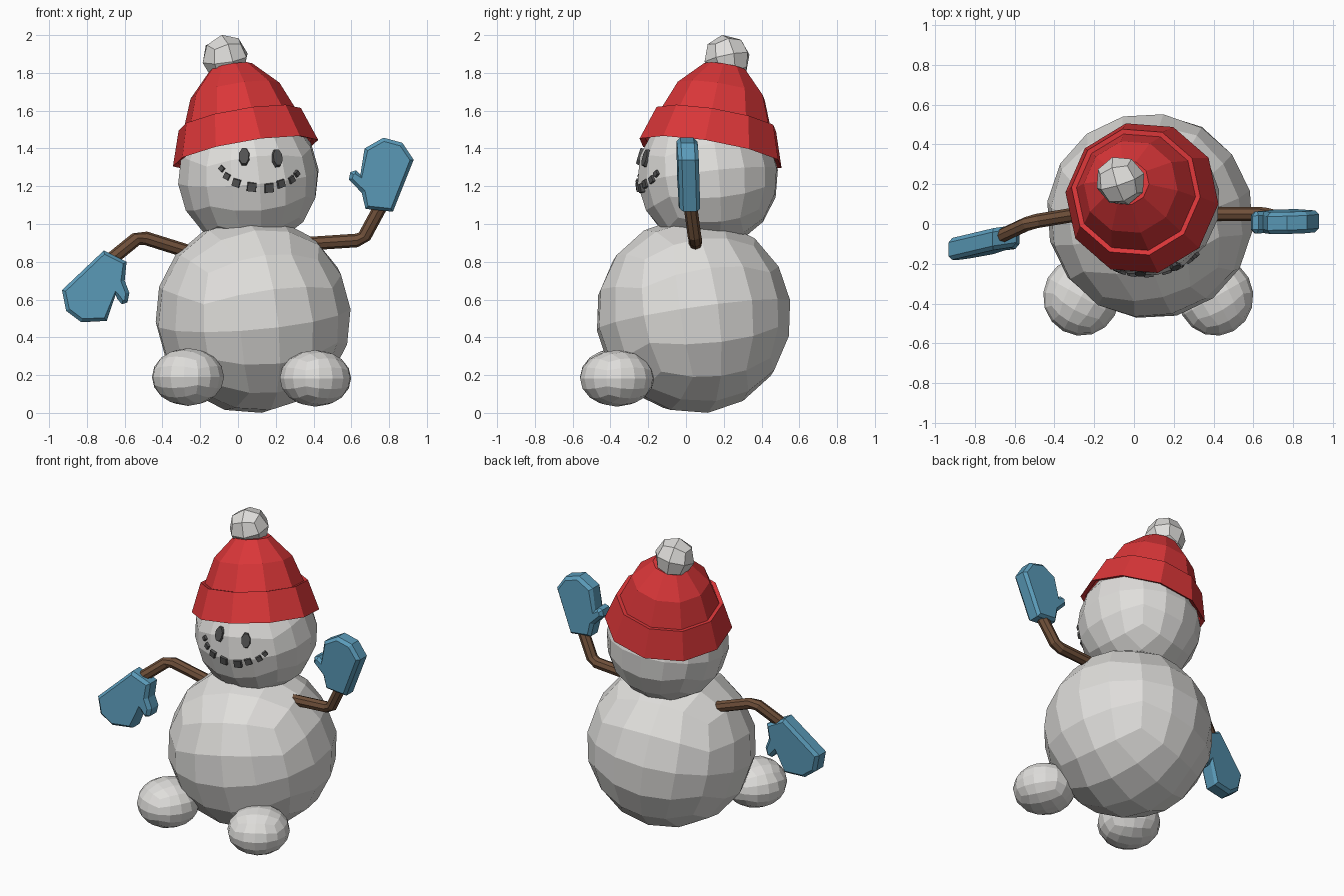
import bpy, bmesh, math
from mathutils import Matrix, Vector, Euler

if "Cube" in bpy.data.objects:
    bpy.data.objects.remove(bpy.data.objects["Cube"])


def material(name, rgb):
    m = bpy.data.materials.new(name)
    m.diffuse_color = (*rgb, 1)
    m.use_nodes = True
    m.node_tree.nodes["Principled BSDF"].inputs["Base Color"].default_value = m.diffuse_color
    return m


SNOW = material("snow white", (0.74, 0.73, 0.71))
RED = material("wool red", (0.70, 0.037, 0.04))
BLUE = material("mitten blue", (0.105, 0.33, 0.49))
BROWN = material("twig brown", (0.16, 0.08, 0.042))
COAL = material("coal grey", (0.085, 0.085, 0.085))


def finish(bm, name, mat):
    bmesh.ops.recalc_face_normals(bm, faces=bm.faces)
    me = bpy.data.meshes.new(name)
    bm.to_mesh(me)
    bm.free()
    me.materials.append(mat)
    ob = bpy.data.objects.new(name, me)
    bpy.context.collection.objects.link(ob)
    return ob


def ball(name, centre, radii, rot, cuts=3):
    """Faceted ball made from a subdivided cube."""
    bm = bmesh.new()
    bmesh.ops.create_cube(bm, size=2)
    bmesh.ops.subdivide_edges(bm, edges=bm.edges, cuts=cuts, use_grid_fill=True)
    turn = Euler(rot).to_matrix()
    for v in bm.verts:
        d = Vector([math.tan(c * math.pi / 4) for c in v.co]).normalized()
        d = turn @ d
        v.co = Vector(centre) + Vector([a * r for a, r in zip(d, radii)])
    return finish(bm, name, SNOW)


# Snowballs, feet and hat bobble
HEAD_C, HEAD_R = Vector((0.055, 0.115, 1.25)), 0.375
ball("body", (0.08, 0.04, 0.515), (0.522,) * 3, (0.12, -0.12, 0.25))
ball("head", HEAD_C, (HEAD_R + 0.003,) * 3, (0.1, -0.1, 0.15))
ball("left_foot", (-0.265, -0.365, 0.19), (0.192, 0.197, 0.153), (0, 0, -0.5))
ball("right_foot", (0.41, -0.365, 0.183), (0.19, 0.197, 0.15), (0, 0, 0.5))
ball("bobble", (-0.068, 0.217, 1.878), (0.127,) * 3, (0.15, -0.2, 0.3), 1)

# Tilted hat: ten-sided turned profile with a folded brim
profile = [(0.31, 0.15), (0.362, 0.01), (0.392, 0), (0.33, 0.185),
           (0.305, 0.18), (0.24, 0.34), (0.115, 0.468)]
axis = Vector((-0.17, 0.17, 1)).normalized()
place = Matrix.Translation((0.04, 0.13, 1.375)) @ \
    Vector((0, 0, 1)).rotation_difference(axis).to_matrix().to_4x4()
bm = bmesh.new()
SIDES = 10
rings = []
for r, h in profile:
    angles = [math.tau * i / SIDES - 0.09 for i in range(SIDES)]
    rings.append([bm.verts.new(place @ Vector((r * math.cos(a), r * math.sin(a), h)))
                  for a in angles])
for lo, hi in zip(rings, rings[1:]):
    for i in range(SIDES):
        j = (i + 1) % SIDES
        bm.faces.new((lo[i], lo[j], hi[j], hi[i]))
bm.faces.new(rings[-1])
bm.faces.new(rings[0])
finish(bm, "hat", RED)


# Coal eyes and mouth, lying on the head surface
def coal(name, x, z, w, h, sides, roll=0):
    dx, dz = x - HEAD_C.x, z - HEAD_C.z
    n = Vector((dx, -math.sqrt(HEAD_R ** 2 - dx * dx - dz * dz), dz)).normalized()
    side = Vector((0, 0, 1)).cross(n).normalized()
    up = n.cross(side)
    basis = Matrix((side, up, n)).transposed().to_4x4()
    bm = bmesh.new()
    bmesh.ops.create_cone(bm, cap_ends=True, segments=sides, radius1=1, radius2=0.85, depth=1)
    bmesh.ops.rotate(bm, verts=bm.verts, matrix=Matrix.Rotation(math.pi / sides, 3, 'Z'))
    k = 0.5 / math.cos(math.pi / sides)
    m = Matrix.Translation(HEAD_C + n * (HEAD_R - 0.006)) @ basis @ \
        Matrix.Rotation(roll, 4, 'Z') @ Matrix.Diagonal((w * k, h * k, 0.03, 1))
    bmesh.ops.transform(bm, matrix=m, verts=bm.verts)
    finish(bm, name, COAL)


for i, x in enumerate((0.032, 0.208)):
    coal(f"eye_{i + 1}", x, 1.358 - i * 0.008, 0.06, 0.1, 8)
mouth = [(-0.087, 1.293, 0.03), (-0.06, 1.252, 0.036), (-0.01, 1.217, 0.046),
         (0.073, 1.195, 0.053), (0.165, 1.19, 0.053), (0.228, 1.213, 0.046),
         (0.284, 1.235, 0.038), (0.312, 1.266, 0.03)]
for i, (x, z, s) in enumerate(mouth):
    coal(f"mouth_{i + 1}", x, z, s, s, 4, (i - 3.5) * 0.2)


# Twig arms: faceted tubes along a bent path
def arm(name, pts):
    bm = bmesh.new()
    pts = [Vector(p) for p in pts]
    rings = []
    for i, p in enumerate(pts):
        t = (pts[min(i + 1, len(pts) - 1)] - pts[max(i - 1, 0)]).normalized()
        u = t.cross(Vector((0, 1, 0))).normalized()
        w = t.cross(u)
        rings.append([bm.verts.new(p + 0.036 * (u * math.cos(a) + w * math.sin(a)))
                      for a in (math.tau * k / 8 for k in range(8))])
    for lo, hi in zip(rings, rings[1:]):
        for i in range(8):
            j = (i + 1) % 8
            bm.faces.new((lo[i], lo[j], hi[j], hi[i]))
    bm.faces.new(rings[0])
    bm.faces.new(rings[-1])
    finish(bm, name, BROWN)


arm("right_arm", [(0.36, 0.05, 0.895), (0.63, 0.05, 0.913), (0.67, 0.045, 0.935),
                  (0.77, 0.02, 1.12)])
arm("left_arm", [(-0.25, 0.055, 0.85), (-0.49, 0.015, 0.925), (-0.54, 0.0, 0.92),
                 (-0.7, -0.075, 0.79)])


# Mittens: thick outlines with chamfered edges, lying in a slanted plane
def mitten(name, outline, origin, slope_x, slope_z):
    ox, oy, oz = origin
    bm = bmesh.new()
    f = bm.faces.new([bm.verts.new((x, -0.035, z)) for x, z in outline])
    ext = bmesh.ops.extrude_face_region(bm, geom=[f], use_keep_orig=True)
    bmesh.ops.translate(bm, vec=(0, 0.07, 0),
                        verts=[g for g in ext["geom"] if isinstance(g, bmesh.types.BMVert)])
    bmesh.ops.recalc_face_normals(bm, faces=bm.faces)
    caps = [g for g in bm.faces if len(g.verts) == len(outline)]
    bmesh.ops.inset_individual(bm, faces=caps, thickness=0.02, depth=0.02)
    for v in bm.verts:
        v.co.y += oy + slope_x * (v.co.x - ox) + slope_z * (v.co.z - oz)
    bmesh.ops.triangulate(bm, faces=[g for g in bm.faces if len(g.verts) > 4])
    finish(bm, name, BLUE)


mitten("right_mitten",
       [(0.675, 1.08), (0.82, 1.065), (0.93, 1.34), (0.87, 1.43), (0.77, 1.457),
        (0.67, 1.40), (0.648, 1.262), (0.625, 1.285), (0.595, 1.275), (0.587, 1.235),
        (0.655, 1.165)],
       (0.77, 0.012, 1.26), 0.03, -0.04)
mitten("left_mitten",
       [(-0.71, 0.86), (-0.59, 0.80), (-0.60, 0.70), (-0.575, 0.635), (-0.585, 0.585),
        (-0.615, 0.575), (-0.64, 0.605), (-0.648, 0.625), (-0.695, 0.487), (-0.83, 0.48),
        (-0.91, 0.54), (-0.932, 0.65)],
       (-0.78, -0.10, 0.66), 0.18, 0.06)
